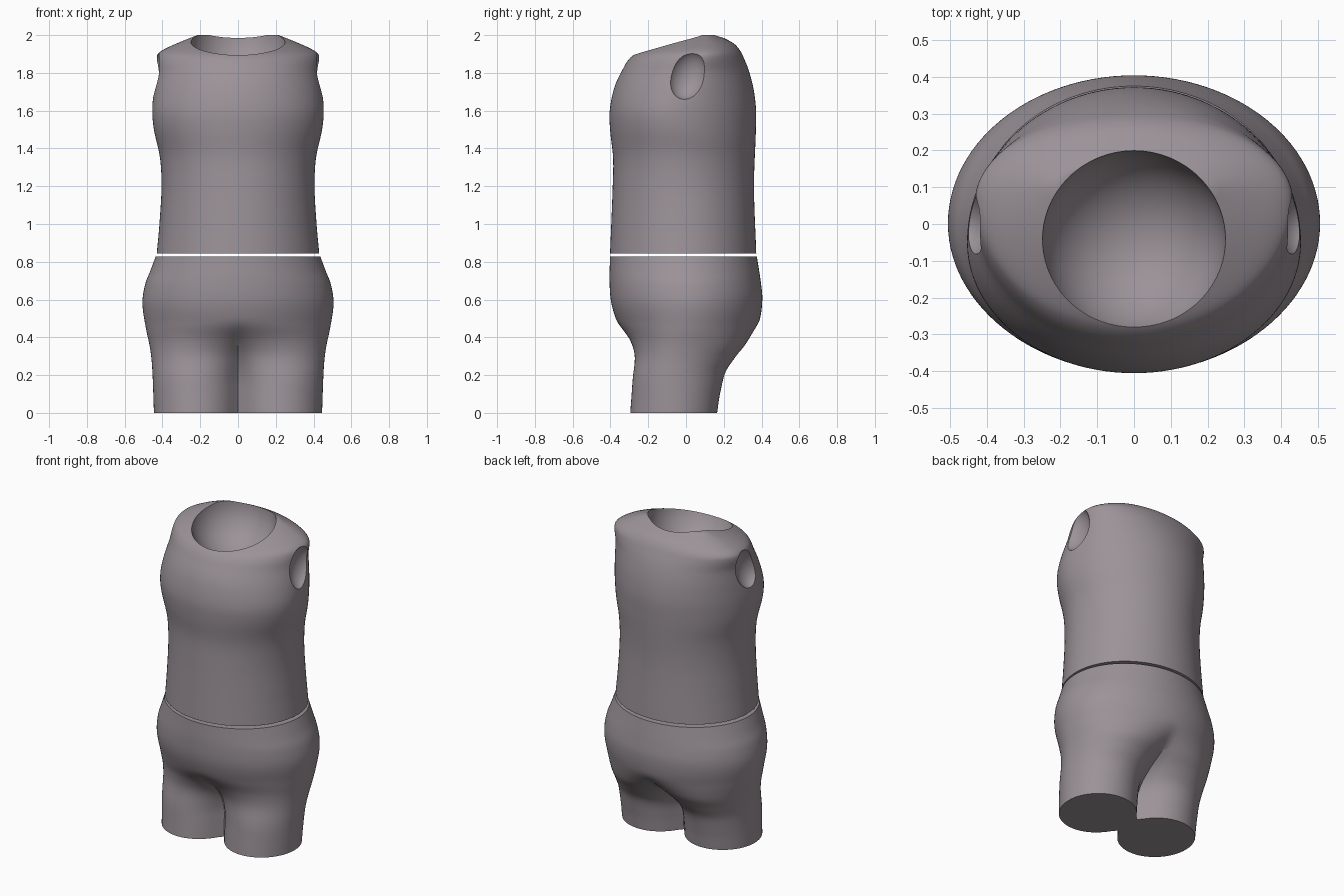
import bpy, bmesh, math
from mathutils import Matrix

cube = bpy.data.objects.get("Cube")
if cube:
    bpy.data.objects.remove(cube, do_unlink=True)

# One warm grey material
mat = bpy.data.materials.new("warm_grey")
mat.use_nodes = True
colour = (0.33, 0.29, 0.315, 1)
mat.diffuse_color = colour
mat.node_tree.nodes["Principled BSDF"].inputs["Base Color"].default_value = colour

SEGMENTS = 112


def curve_at(points, z):
    """Smooth value at height z through (z, value) points."""
    n = len(points)
    i = 0
    while i < n - 2 and z > points[i + 1][0]:
        i += 1

    def slope(k):
        a, b = points[max(k - 1, 0)], points[min(k + 1, n - 1)]
        return (b[1] - a[1]) / (b[0] - a[0])

    (z0, v0), (z1, v1) = points[i], points[i + 1]
    h = z1 - z0
    t = (z - z0) / h
    s = t * t * (3 - 2 * t)
    return (v0 + (v1 - v0) * s + h * t * (1 - t) ** 2 * slope(i)
            - h * t * t * (1 - t) * slope(i + 1))


def new_object(name, bm):
    mesh = bpy.data.meshes.new(name)
    bmesh.ops.recalc_face_normals(bm, faces=bm.faces)
    bm.to_mesh(mesh)
    bm.free()
    mesh.materials.append(mat)
    ob = bpy.data.objects.new(name, mesh)
    bpy.context.collection.objects.link(ob)
    return ob


def loft(name, heights, width, front, back, middle, legs):
    """Stack closed sections; legs(z) blends an oval into a two-lobed section."""
    bm = bmesh.new()
    rings = []
    for z in heights:
        w, f, b, m = (curve_at(c, z) for c in (width, front, back, middle))
        blend = legs(z)
        ring = []
        for k in range(SEGMENTS):
            a = math.tau * k / SEGMENTS
            c, s = math.cos(a), math.sin(a)
            u = abs(c)
            lobe = ((4 * u * (1 - u)) ** 2 + (0.36 * (1 - u)) ** 4) ** 0.25
            depth = abs(s) * (1 - blend) + lobe * blend
            y = m + depth * (b - m) if s >= 0 else m + depth * (f - m)
            ring.append(bm.verts.new((w * c, y, z)))
        rings.append(ring)
    for lo, hi in zip(rings, rings[1:]):
        for k in range(SEGMENTS):
            j = (k + 1) % SEGMENTS
            bm.faces.new((lo[k], lo[j], hi[j], hi[k]))
    bm.faces.new(rings[0][::-1])
    bm.faces.new(rings[-1])
    return new_object(name, bm)


def spaced(a, b, n):
    return [a + (b - a) * i / n for i in range(n + 1)]


def scoop(target, centre, radii, tilt=0):
    """Carve an ellipsoid hollow out of the target."""
    bm = bmesh.new()
    bmesh.ops.create_uvsphere(bm, u_segments=64, v_segments=40, radius=1)
    bm.transform(Matrix.Translation(centre) @ Matrix.Rotation(tilt, 4, 'X')
                 @ Matrix.Diagonal((*radii, 1)))
    cutter = new_object("socket_cutter", bm)
    cutter.hide_render = True
    mod = target.modifiers.new("socket", 'BOOLEAN')
    mod.operation, mod.solver, mod.object = 'DIFFERENCE', 'EXACT', cutter
    bpy.context.view_layer.objects.active = target
    bpy.ops.object.modifier_apply(modifier=mod.name)
    bpy.data.objects.remove(cutter, do_unlink=True)


def leg_blend(z):
    t = min(max((0.5 - z) / 0.36, 0), 1)
    return t * t * (3 - 2 * t)


# Hips with two leg stumps
pelvis = loft(
    "pelvis", spaced(0, 0.828, 56),
    width=[(0, .445), (.25, .455), (.35, .467), (.45, .488), (.58, .506),
           (.68, .492), (.75, .465), (.828, .436)],
    front=[(0, -.295), (.2, -.282), (.3, -.283), (.38, -.31), (.47, -.36),
           (.58, -.395), (.7, -.405), (.828, -.402)],
    back=[(0, .165), (.1, .18), (.21, .21), (.29, .27), (.37, .34),
          (.48, .387), (.6, .404), (.7, .395), (.828, .375)],
    middle=[(0, -.06), (.2, -.05), (.5, 0), (.828, -.01)],
    legs=leg_blend)

# Upper body, closing over the shoulders
torso = loft(
    "torso", spaced(0.845, 1.8, 50) + spaced(1.81, 2.0, 24),
    width=[(.845, .43), (1, .416), (1.2, .405), (1.35, .413), (1.5, .445),
           (1.6, .454), (1.7, .446), (1.8, .432), (1.89, .43), (1.92, .4),
           (1.96, .315), (2, .215)],
    front=[(.845, -.402), (1.2, -.388), (1.35, -.386), (1.5, -.402),
           (1.6, -.404), (1.72, -.38), (1.81, -.34), (1.89, -.285),
           (1.935, -.2), (1.975, -.1), (2, .02)],
    back=[(.845, .372), (1.2, .36), (1.5, .37), (1.62, .37), (1.75, .35),
          (1.87, .31), (1.95, .26), (2, .17)],
    middle=[(.845, -.01), (1.4, -.03), (1.6, -.05), (1.8, .02), (1.9, .07),
            (2, .1)],
    legs=lambda z: 0)

# Neck and arm sockets
scoop(torso, (0, -.052, 2.0), (.252, .252, .252))
for side in (-1, 1):
    scoop(torso, (side * .465, .01, 1.79), (.085, .1, .135), -.3)

for ob in (pelvis, torso):
    bpy.ops.object.select_all(action='DESELECT')
    ob.select_set(True)
    bpy.context.view_layer.objects.active = ob
    bpy.ops.object.shade_smooth_by_angle(angle=math.radians(35))
